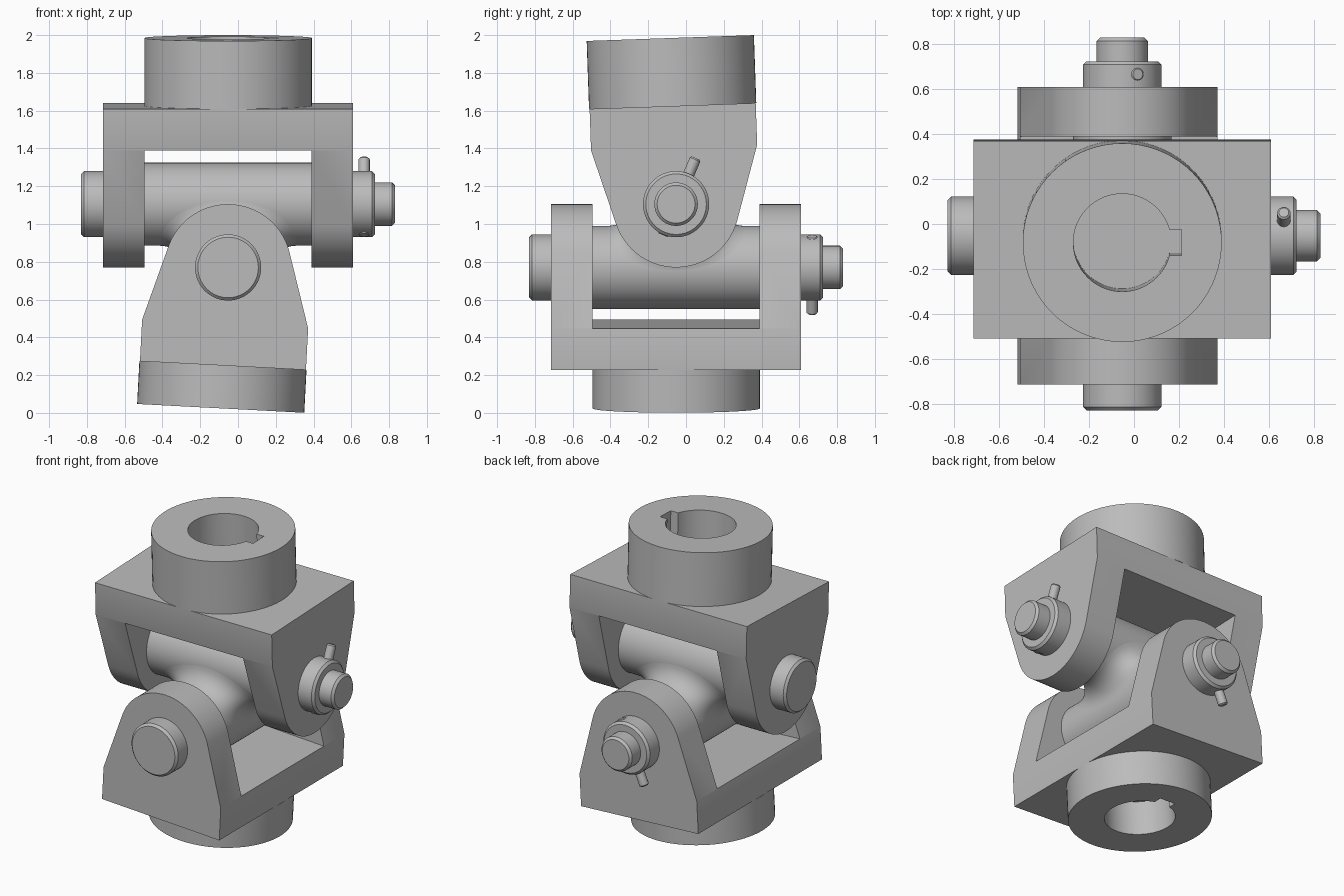
import bpy, bmesh
from math import sin, cos, pi, radians, sqrt, atan2, acos, hypot
from mathutils import Matrix, Vector

if "Cube" in bpy.data.objects:
    bpy.data.objects.remove(bpy.data.objects["Cube"])

steel = bpy.data.materials.new("grey_steel")
steel.use_nodes = True
GREY = (0.5, 0.5, 0.5, 1)
steel.diffuse_color = GREY
steel.node_tree.nodes["Principled BSDF"].inputs["Base Color"].default_value = GREY

# Shared sizes
HUB, HALF, CORNER, BASE = 0.335, 0.44, 0.30, 0.52   # yoke profile
INNER, OUTER = 0.4425, 0.6625                       # arm faces along the pin
SHAFT, PIN, TIP = 0.22, 0.175, 0.115                # radii
BLEND = 0.14                                        # fillet radius at the crossing
SEG = 72


def finish(bm, name, matrix):
    bmesh.ops.recalc_face_normals(bm, faces=bm.faces)
    mesh = bpy.data.meshes.new(name)
    bm.to_mesh(mesh)
    bm.free()
    mesh.materials.append(steel)
    obj = bpy.data.objects.new(name, mesh)
    bpy.context.collection.objects.link(obj)
    obj.matrix_world = matrix
    return obj


def smooth(obj):
    bpy.ops.object.select_all(action='DESELECT')
    obj.select_set(True)
    bpy.context.view_layer.objects.active = obj
    bpy.ops.object.shade_smooth_by_angle(angle=radians(30))


def cut(obj, cutter):
    mod = obj.modifiers.new("cut", 'BOOLEAN')
    mod.operation, mod.solver, mod.object = 'DIFFERENCE', 'EXACT', cutter
    cutter.hide_render = True
    bpy.context.view_layer.update()
    bpy.context.view_layer.objects.active = obj
    bpy.ops.object.modifier_apply(modifier=mod.name)
    bpy.data.objects.remove(cutter)


def prism(name, points, shift, matrix):
    """Extrude a flat outline along a vector."""
    bm = bmesh.new()
    face = bm.faces.new([bm.verts.new(p) for p in points])
    new = bmesh.ops.extrude_face_region(bm, geom=[face])["geom"]
    verts = [v for v in new if isinstance(v, bmesh.types.BMVert)]
    bmesh.ops.translate(bm, verts=verts, vec=shift)
    return finish(bm, name, matrix)


def box(name, lo, hi, matrix):
    pts = [(lo[0], lo[1], lo[2]), (hi[0], lo[1], lo[2]),
           (hi[0], hi[1], lo[2]), (lo[0], hi[1], lo[2])]
    return prism(name, pts, (0, 0, hi[2] - lo[2]), matrix)


def disc(radius, z):
    return [(radius * cos(2 * pi * i / SEG), radius * sin(2 * pi * i / SEG), z)
            for i in range(SEG)]


def lathe(name, profile, matrix, seg=SEG):
    """Turn (x, radius) points around the local x axis."""
    bm = bmesh.new()
    rings = [[bm.verts.new((x, r * cos(2 * pi * i / seg), r * sin(2 * pi * i / seg)))
              for i in range(seg)] for x, r in profile]
    for a, b in zip(rings, rings[1:]):
        for i in range(seg):
            j = (i + 1) % seg
            bm.faces.new((a[i], a[j], b[j], b[i]))
    bm.faces.new(rings[0])
    bm.faces.new(rings[-1])
    smooth(finish(bm, name, matrix))


def rod(name, x0, x1, radius, matrix, c0=0.0, c1=0.0, seg=SEG):
    """Cylinder along x with optional chamfered ends."""
    prof = [(x0, radius - c0)] + ([(x0 + c0, radius)] if c0 else [])
    prof += ([(x1 - c1, radius)] if c1 else []) + [(x1, radius - c1)]
    lathe(name, prof, matrix, seg)


def yoke(side, matrix, top):
    # Fork: rounded, tapered profile with the space between the arms cut away
    start = atan2(CORNER, HALF) - acos(HUB / hypot(HALF, CORNER))
    arc = [start + (-pi - 2 * start) * i / 40 for i in range(41)]
    outline = [(HALF, BASE), (HALF, CORNER)]
    outline += [(HUB * cos(a), HUB * sin(a)) for a in arc]
    outline += [(-HALF, CORNER), (-HALF, BASE)]
    fork = prism(side + "_yoke", [(-OUTER, y, z) for y, z in outline],
                 (2 * OUTER, 0, 0), matrix)
    cut(fork, box("gap_cutter", (-INNER, -1, -1), (INNER, 1, CORNER), matrix))
    smooth(fork)
    # Boss with a keyed bore
    boss = prism(side + "_boss", disc(HALF + 0.003, BASE), (0, 0, top - BASE), matrix)
    cut(boss, prism("bore_cutter", disc(0.218, BASE - 0.1), (0, 0, top - BASE + 0.2), matrix))
    cut(boss, box("key_cutter", (0.1, -0.058, BASE - 0.1), (0.265, 0.058, top + 0.1), matrix))
    smooth(boss)


def pin_set(side, matrix, lean):
    rod(side + "_shaft", -INNER, INNER, SHAFT, matrix)
    rod(side + "_pin_head", -0.7775, -OUTER, PIN, matrix, c0=0.015)
    rod(side + "_pin_collar", OUTER, 0.7775, PIN, matrix, c1=0.015)
    rod(side + "_pin_tip", 0.7775, 0.8825, TIP, matrix, c1=0.015)
    # Small locking pin through the collar
    place = (matrix @ Matrix.Rotation(lean, 4, 'X')
             @ Matrix.Translation((0.72, 0, 0)) @ Matrix.Rotation(-pi / 2, 4, 'Y'))
    rod(side + "_locking_pin", -0.178, 0.265, 0.03, place, c0=0.006, c1=0.008, seg=24)


CX = -0.0525
Z_UP, Z_LOW = 1.105, 0.77
upper = Matrix.Translation((CX, CX, Z_UP))
flip = Matrix(((0, 1, 0, 0), (1, 0, 0, 0), (0, 0, -1, 0), (0, 0, 0, 1)))
lower = Matrix.Translation((CX, CX, Z_LOW)) @ flip

for side, frame, tilt, lean, top in (("upper", upper, 2, -23, 0.88),
                                     ("lower", lower, 3, 23, 0.747)):
    yoke(side, frame @ Matrix.Rotation(radians(tilt), 4, 'X'), top)
    pin_set(side, frame, radians(lean))

# Rolling-ball fillet where the two shafts cross
bm = bmesh.new()
rho, gap = SHAFT + BLEND, Z_UP - Z_LOW
reach = rho - gap / 2
rows, STEPS = [], 10
for i in range(96):
    t = 2 * pi * i / 96
    z = -reach * cos(2 * t)
    x = sqrt(max(0, rho ** 2 - (z + gap / 2) ** 2)) * (1 if cos(t) > 0 else -1)
    y = sqrt(max(0, rho ** 2 - (z - gap / 2) ** 2)) * (1 if sin(t) > 0 else -1)
    centre = Vector((x, y, z))
    to_up = (Vector((x, 0, gap / 2)) - centre).normalized()
    to_low = (Vector((0, y, -gap / 2)) - centre).normalized()
    rows.append([bm.verts.new(centre + BLEND * to_up.slerp(to_low, k / STEPS))
                 for k in range(STEPS + 1)])
for i, row in enumerate(rows):
    nxt = rows[(i + 1) % len(rows)]
    for k in range(STEPS):
        bm.faces.new((row[k], nxt[k], nxt[k + 1], row[k + 1]))
smooth(finish(bm, "shaft_fillet", Matrix.Translation((CX, CX, (Z_UP + Z_LOW) / 2))))
